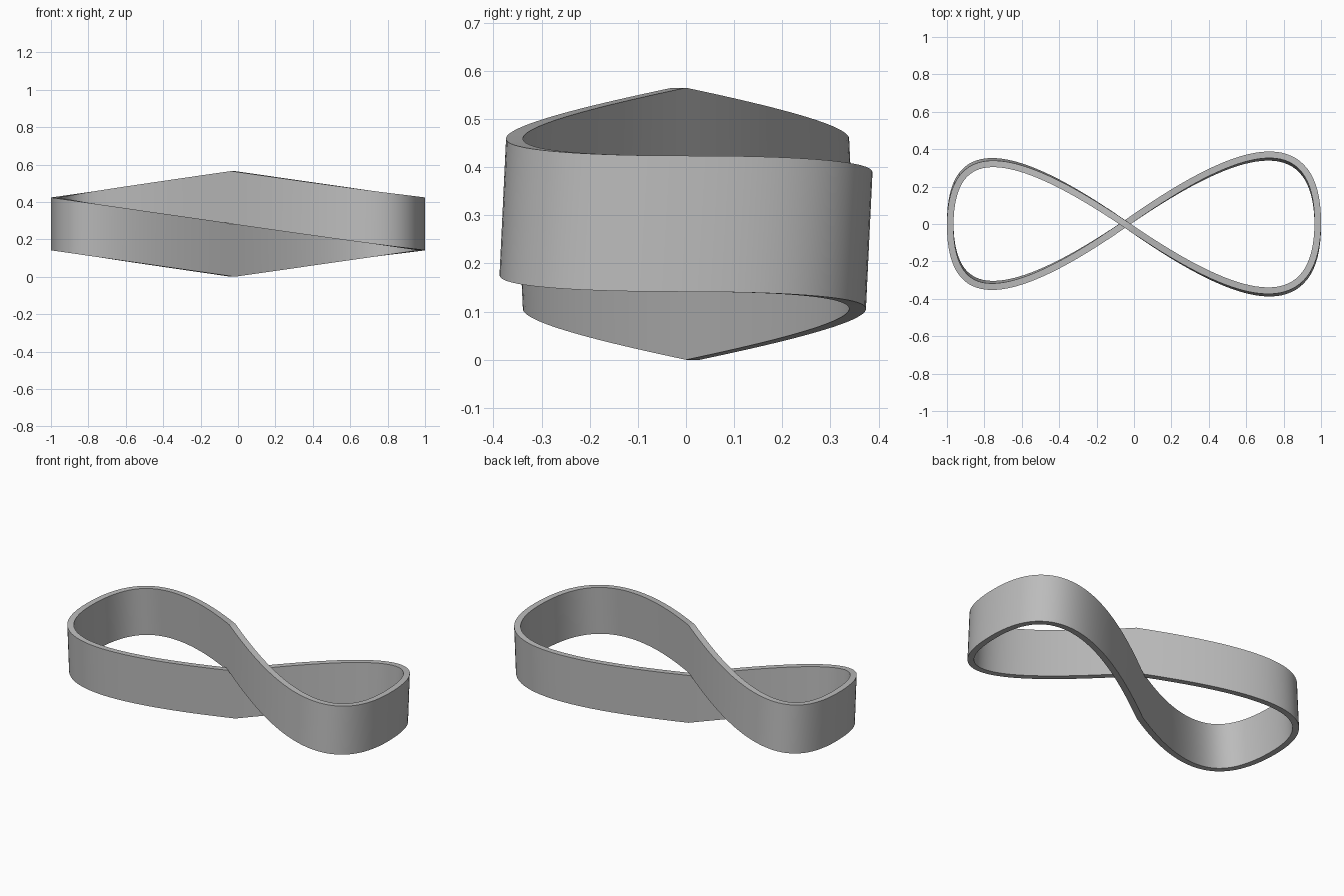
import bpy, bmesh, math
from mathutils import Vector
from mathutils.geometry import interpolate_bezier

cube = bpy.data.objects.get("Cube")
if cube:
    bpy.data.objects.remove(cube, do_unlink=True)

THICK = 0.035      # band thickness, all on one side of the path
HEIGHT = 0.2825    # band height
HALF = 1 - THICK / 2
LEAN = 0.0185      # sideways lean of the walls, growing with x
STEPS = 40

grey = bpy.data.materials.new("grey")
grey.use_nodes = True
grey.diffuse_color = (0.5, 0.5, 0.5, 1)
grey.node_tree.nodes["Principled BSDF"].inputs["Base Color"].default_value = (0.5, 0.5, 0.5, 1)

# Quarter of the figure eight, from the crossing to the tip of one loop
quarter = interpolate_bezier(Vector((0, 0)), Vector((0.4 * HALF, 0.27)),
                             Vector((HALF, 0.62)), Vector((HALF, 0)), STEPS + 1)

# Mirror the quarter into the closed path; the strands rise and fall with x
path = []
for sx, sy, outward in ((1, -1, True), (1, 1, False), (-1, -1, True), (-1, 1, False)):
    pts = quarter[:-1] if outward else quarter[:0:-1]
    rise = -sx * sy
    for p in pts:
        drop = 1 - p.x / HALF
        path.append(Vector((sx * p.x, sy * p.y, HEIGHT / 2 * (1 + rise * drop))))

# Sweep a thin upright rectangle along the path
bm = bmesh.new()
rings = []
count = len(path)
for i, p in enumerate(path):
    tangent = path[(i + 1) % count] - path[i - 1]
    side = Vector((tangent.y, -tangent.x, 0)).normalized() * THICK
    ring = []
    for across, up in ((0, 0), (1, 0), (1, 1), (0, 1)):
        v = p + side * across + Vector((-THICK / 2, LEAN * p.x * (up - 0.5), HEIGHT * up))
        ring.append(bm.verts.new(v))
    rings.append(ring)
for i in range(count):
    a, b = rings[i], rings[(i + 1) % count]
    for k in range(4):
        n = (k + 1) % 4
        bm.faces.new((a[k], a[n], b[n], b[k]))
bmesh.ops.recalc_face_normals(bm, faces=bm.faces)

mesh = bpy.data.meshes.new("figure_eight_band")
bm.to_mesh(mesh)
bm.free()
mesh.materials.append(grey)
band = bpy.data.objects.new("figure_eight_band", mesh)
bpy.context.collection.objects.link(band)

# Smooth walls with crisp rims
bpy.ops.object.select_all(action='DESELECT')
band.select_set(True)
bpy.context.view_layer.objects.active = band
bpy.ops.object.shade_smooth_by_angle(angle=math.radians(30))
